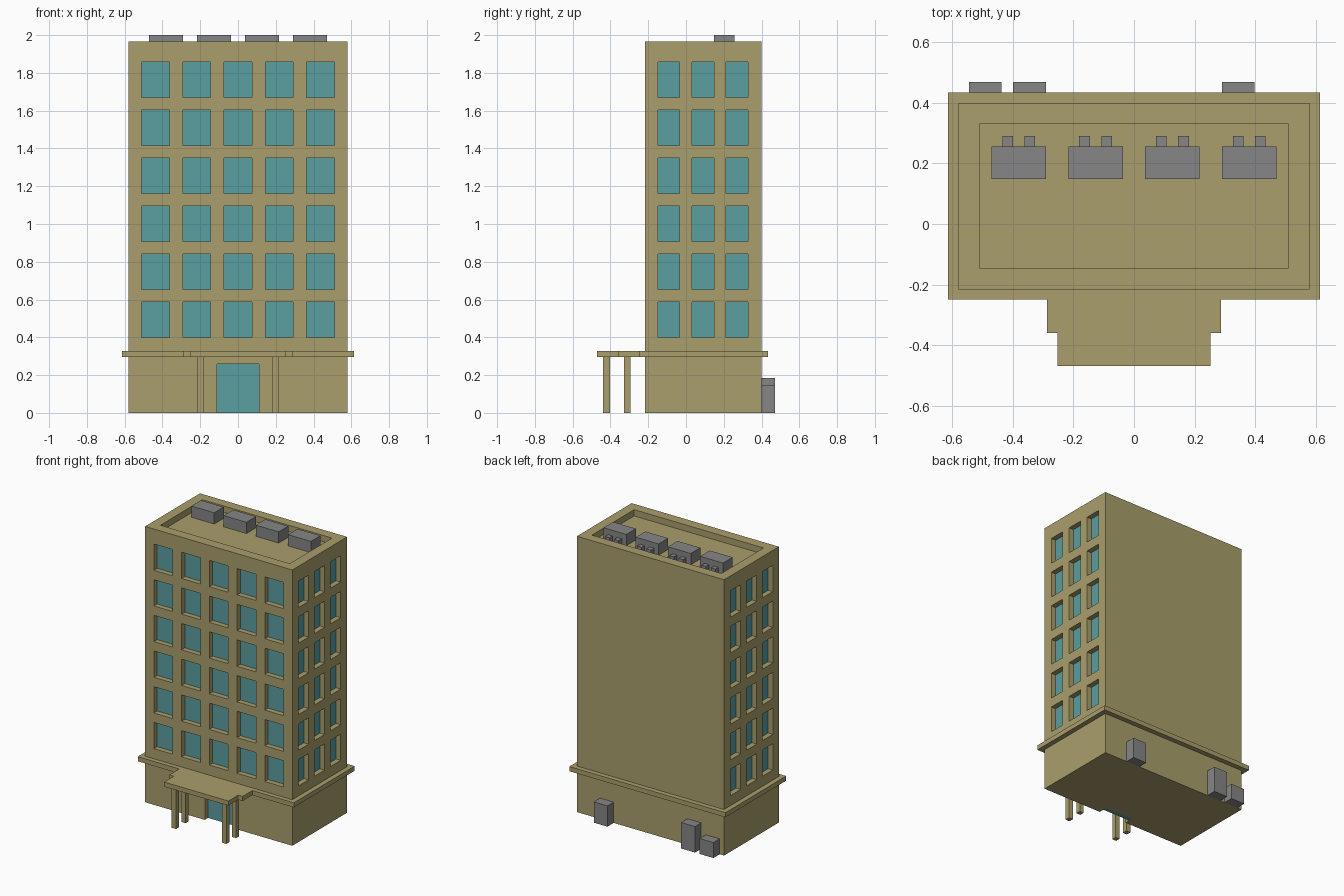
import bpy, bmesh
from mathutils import Vector

if "Cube" in bpy.data.objects:
    bpy.data.objects.remove(bpy.data.objects["Cube"])


def material(name, rgb):
    m = bpy.data.materials.new(name)
    m.diffuse_color = (*rgb, 1)
    m.use_nodes = True
    m.node_tree.nodes["Principled BSDF"].inputs["Base Color"].default_value = m.diffuse_color
    return m


TAN = material("tan_wall", (0.40, 0.345, 0.15))
GLASS = material("teal_glass", (0.105, 0.342, 0.352))
GREY = material("grey_metal", (0.238, 0.238, 0.238))


def finish(name, bm, mat):
    bmesh.ops.recalc_face_normals(bm, faces=bm.faces)
    me = bpy.data.meshes.new(name)
    bm.to_mesh(me)
    bm.free()
    me.materials.append(mat)
    ob = bpy.data.objects.new(name, me)
    bpy.context.collection.objects.link(ob)
    return ob


def boxes(name, mat, spans):
    """One object made of axis-aligned boxes (x0, x1, y0, y1, z0, z1)."""
    bm = bmesh.new()
    for x0, x1, y0, y1, z0, z1 in spans:
        vs = bmesh.ops.create_cube(bm, size=1)["verts"]
        for v in vs:
            v.co = Vector((x1 if v.co.x > 0 else x0,
                           y1 if v.co.y > 0 else y0,
                           z1 if v.co.z > 0 else z0))
    return finish(name, bm, mat)


W, FRONT, BACK, TOP = 0.58, -0.217, 0.40, 1.965
ROOF, DEPTH, PLATE = 1.92, 0.037, 0.005
LEDGE0, LEDGE1 = 0.295, 0.328

# Window openings and their glass plates
cuts, panes = [], []
for row in range(6):
    z0 = 0.40 + 0.2542 * row
    z1 = z0 + 0.187
    for col in range(-2, 3):
        x0, x1 = 0.2185 * col - 0.074, 0.2185 * col + 0.074
        cuts.append((x0, x1, FRONT - 0.05, FRONT + DEPTH + PLATE, z0, z1))
        panes.append((x0, x1, FRONT + DEPTH, FRONT + DEPTH + PLATE, z0, z1))
    for yc in (-0.0915, 0.0895, 0.2705):
        y0, y1 = yc - 0.0575, yc + 0.0575
        for s in (-1, 1):
            out, face, back = s * (W + 0.05), s * (W - DEPTH), s * (W - DEPTH - PLATE)
            cuts.append((min(out, back), max(out, back), y0, y1, z0, z1))
            panes.append((min(face, back), max(face, back), y0, y1, z0, z1))

# Door opening and roof recess
cuts.append((-0.11, 0.11, FRONT - 0.05, FRONT + DEPTH + 0.03, -0.05, 0.26))
cuts.append((-0.51, 0.51, -0.145, 0.33, ROOF, TOP + 0.1))

# Main block with openings cut out
body = boxes("main_block", TAN, [(-W, W, FRONT, BACK, 0, TOP)])
cutter = boxes("opening_cutter", TAN, cuts)
cutter.hide_render = True
mod = body.modifiers.new("openings", "BOOLEAN")
mod.object = cutter
mod.operation = "DIFFERENCE"
mod.solver = "EXACT"
bpy.context.view_layer.objects.active = body
bpy.ops.object.modifier_apply(modifier=mod.name)
bpy.data.objects.remove(cutter, do_unlink=True)

boxes("window_panes", GLASS, panes)
boxes("entrance_door", GLASS,
      [(-0.11, 0.11, FRONT + DEPTH, FRONT + DEPTH + 0.03, 0, 0.26)])

# Ledge around the block, stepping out into the entrance canopy
half = [(0.253, -0.47), (0.253, -0.36), (0.288, -0.36), (0.288, -0.25),
        (0.615, -0.25), (0.615, 0.435)]
outline = half + [(-x, y) for x, y in reversed(half)]
bm = bmesh.new()
base = bm.faces.new([bm.verts.new((x, y, LEDGE0)) for x, y in outline])
ext = bmesh.ops.extrude_face_region(bm, geom=[base], use_keep_orig=True)
for v in ext["geom"]:
    if isinstance(v, bmesh.types.BMVert):
        v.co.z = LEDGE1
finish("ledge_and_canopy", bm, TAN)

# Canopy columns
boxes("canopy_columns", TAN,
      [(x - 0.0165, x + 0.0165, y - 0.0175, y + 0.0175, 0, LEDGE0)
       for x in (-0.199, 0.199) for y in (-0.421, -0.312)])

# Roof units, each with two small vents behind
for i, x in enumerate((-0.381, -0.127, 0.127, 0.381)):
    parts = [(x - 0.09, x + 0.09, 0.148, 0.256, ROOF, 2.0)]
    parts += [(x + d - 0.0175, x + d + 0.0175, 0.256, 0.291, ROOF, 1.96)
              for d in (-0.0365, 0.0365)]
    boxes(f"roof_unit_{i + 1}", GREY, parts)

# Utility boxes on the back wall
boxes("utility_boxes", GREY,
      [(-0.545, -0.437, BACK, 0.47, 0, 0.11),
       (-0.40, -0.291, BACK, 0.47, 0, 0.185),
       (0.29, 0.398, BACK, 0.47, 0, 0.148)])
